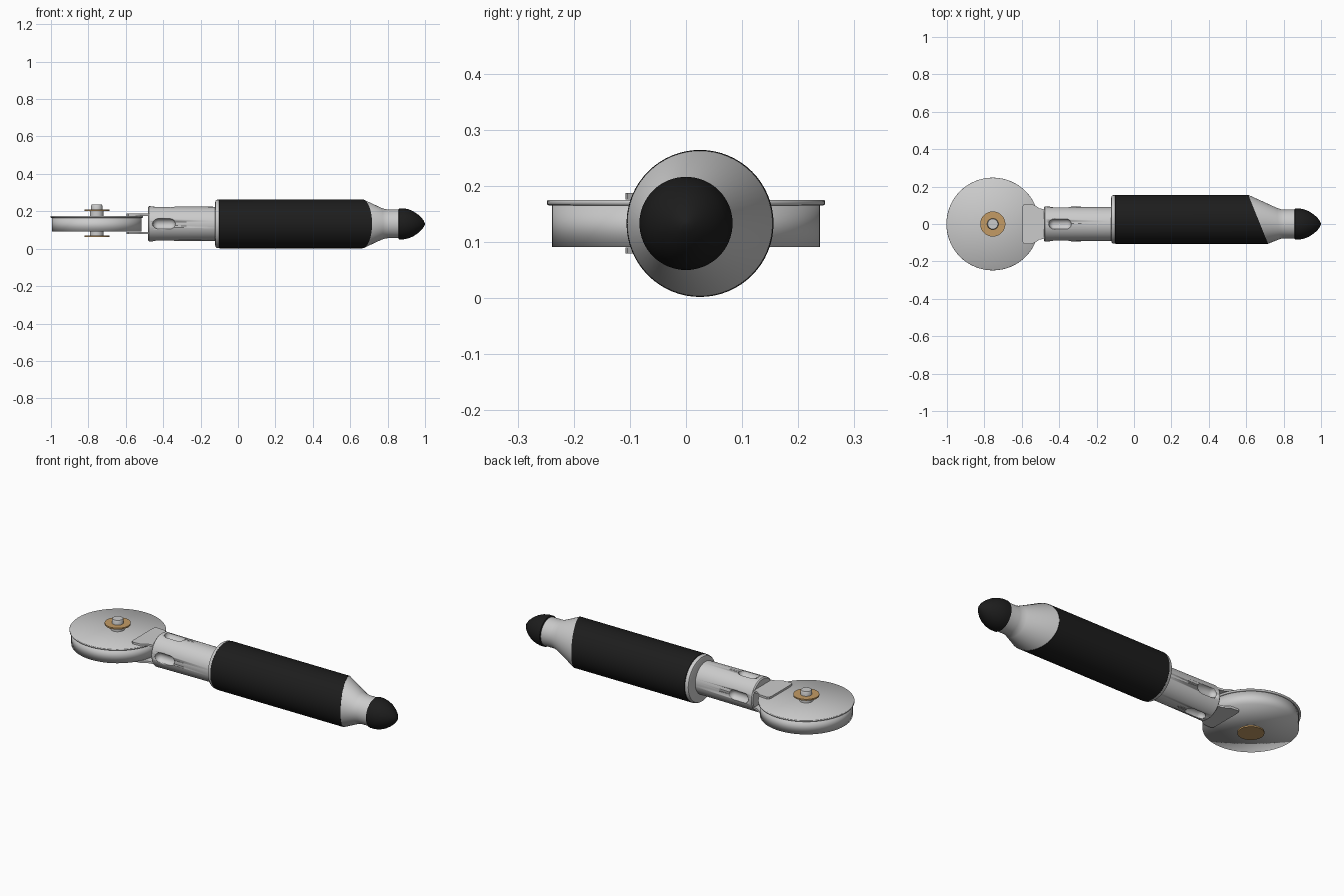
import bpy, bmesh, math
from mathutils import Vector

if "Cube" in bpy.data.objects:
    bpy.data.objects.remove(bpy.data.objects["Cube"])

ZC = 0.133   # height of the handle axis


def material(name, rgb):
    m = bpy.data.materials.new(name)
    m.diffuse_color = (*rgb, 1)
    m.use_nodes = True
    m.node_tree.nodes["Principled BSDF"].inputs["Base Color"].default_value = m.diffuse_color
    return m


RUBBER = material("black_rubber", (0.012, 0.012, 0.012))
BRASS = material("brass", (0.55, 0.33, 0.13))


def finish(name, bm, mat=None, angle=35):
    bmesh.ops.recalc_face_normals(bm, faces=bm.faces[:])
    me = bpy.data.meshes.new(name)
    bm.to_mesh(me)
    bm.free()
    for p in me.polygons:
        p.use_smooth = True
    me.set_sharp_from_angle(angle=math.radians(angle))
    ob = bpy.data.objects.new(name, me)
    bpy.context.collection.objects.link(ob)
    if mat:
        me.materials.append(mat)
    return ob


def loft(name, rings, place, mat=None, angle=35, n=64):
    """Skin circular rings, each placed by place(ring, cos, sin); fan caps."""
    bm = bmesh.new()
    rows = []
    for r in rings:
        rows.append([bm.verts.new(place(r, math.cos(2 * math.pi * i / n),
                                        math.sin(2 * math.pi * i / n))) for i in range(n)])
    for a, b in zip(rows, rows[1:]):
        for i in range(n):
            j = (i + 1) % n
            bm.faces.new((a[i], a[j], b[j], b[i]))
    for row in (rows[0], rows[-1]):
        mid = bm.verts.new(sum((v.co for v in row), Vector()) / n)
        for i in range(n):
            bm.faces.new((row[i], row[(i + 1) % n], mid))
    return finish(name, bm, mat, angle)


def along_x(name, rings, mat=None, z=ZC, n=64):
    # ring = (x, radius, y centre, slant)
    return loft(name, rings, lambda r, c, s: (r[0] - r[3] * c, r[2] + r[1] * c, z + r[1] * s), mat, n=n)


def along_z(name, rings, mat=None, angle=35):
    # ring = (z, radius), around the wheel axle
    return loft(name, rings, lambda r, c, s: (-0.755 + r[1] * c, r[1] * s, r[0]), mat, angle)


# wheel with a thin lip
along_z("wheel", [(0.091, 0.239), (0.165, 0.239)], angle=180)
along_z("wheel_lip", [(0.165, 0.244), (0.167, 0.248), (0.173, 0.248), (0.175, 0.246)], angle=180)

# axle and washers
along_z("axle", [(0.064, 0.036), (0.205, 0.036)])
along_z("axle_knob", [(0.2, 0.03), (0.23, 0.03), (0.235, 0.027)])
for label, z in (("top", 0.202), ("bottom", 0.062)):
    along_z(label + "_washer", [(z, 0.067), (z + 0.008, 0.067)], BRASS)

# fork plates above and below the wheel
outline = [(-0.585, 0.108), (-0.54, 0.105), (-0.522, 0.095), (-0.507, 0.084), (-0.47, 0.076)]
outline = [(-0.597, 0.085), (-0.594, 0.1)] + outline
outline += [(x, -y) for x, y in reversed(outline)]
for label, z in (("top", 0.176), ("bottom", 0.079)):
    bm = bmesh.new()
    face = bm.faces.new([bm.verts.new((x, y, z)) for x, y in outline])
    ext = bmesh.ops.extrude_face_region(bm, geom=[face])
    up = [v for v in ext["geom"] if isinstance(v, bmesh.types.BMVert)]
    bmesh.ops.translate(bm, verts=up, vec=(0, 0, 0.011))
    finish(label + "_fork_plate", bm)

# connector with four rounded slots
connector = along_x("connector", [(-0.482, 0.088, 0, 0), (-0.476, 0.094, 0, 0),
                                  (-0.4, 0.093, 0, 0), (-0.1, 0.091, 0, 0)])
for k in range(4):
    a = math.pi / 2 * k
    caps = []
    for x, sgn in ((-0.427, -1), (-0.363, 1)):
        arc = [(x + sgn * 0.028 * math.sin(t), 0.028 * math.cos(t), 0.092 * math.cos(a), 0)
               for t in (math.pi / 2 * f for f in (0.03, 0.25, 0.5, 0.75, 0.95))]
        caps += arc[::-1] if sgn < 0 else arc
    cutter = along_x("slot_cutter", caps, z=ZC + 0.092 * math.sin(a), n=24)
    cutter.hide_render = True
    cutter.hide_viewport = True
    mod = connector.modifiers.new("slot", 'BOOLEAN')
    mod.operation = 'DIFFERENCE'
    mod.object = cutter

# handle: collar, grip, slanted cone and neck, rubber tip
along_x("collar", [(-0.122, 0.116, 0.025, 0), (-0.119, 0.125, 0.025, 0),
                   (-0.112, 0.129, 0.025, 0), (-0.09, 0.129, 0.025, 0)])
along_x("grip", [(-0.101, 0.129, 0.025, 0), (-0.099, 0.131, 0.025, 0),
                 (0.664, 0.131, 0.025, 0.053)], RUBBER)
along_x("handle_cone", [(0.66, 0.13, 0.025, 0.053), (0.668, 0.129, 0.0245, 0.052),
                        (0.77, 0.084, 0.002, 0.006), (0.785, 0.079, 0, 0),
                        (0.80, 0.077, 0, 0), (0.87, 0.077, 0, 0)])
tip = [(0.858, 0.078), (0.861, 0.083), (0.885, 0.083), (0.91, 0.078), (0.935, 0.068),
       (0.96, 0.052), (0.98, 0.034), (0.993, 0.017), (0.999, 0.004)]
along_x("end_tip", [(x, r, 0, 0) for x, r in tip], RUBBER)
